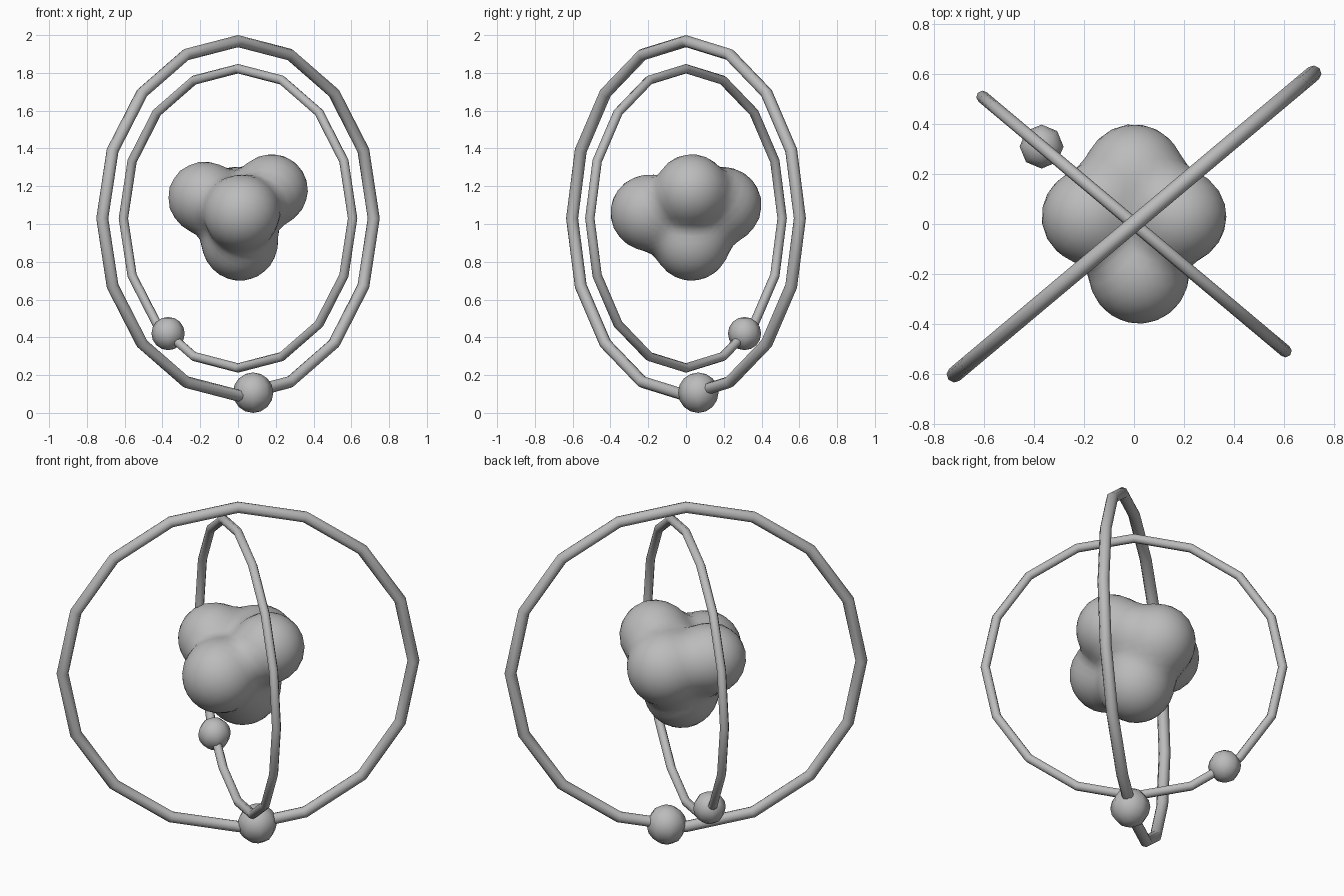
import bpy, math
from mathutils import Vector

cube = bpy.data.objects.get("Cube")
if cube:
    bpy.data.objects.remove(cube, do_unlink=True)

grey = bpy.data.materials.new("plain grey")
grey.use_nodes = True
GREY = (0.5, 0.5, 0.5, 1)
grey.diffuse_color = GREY
grey.node_tree.nodes["Principled BSDF"].inputs["Base Color"].default_value = GREY

CENTRE = Vector((0, 0, 1.03))


def finish(name, angle=60):
    ob = bpy.context.object
    ob.name = name
    ob.data.materials.append(grey)
    bpy.ops.object.shade_smooth_by_angle(angle=math.radians(angle))
    return ob


# Orbit rings: upright sixteen-sided hoops, turned about the vertical axis
def ring(name, radius, tube, turn):
    bpy.ops.mesh.primitive_torus_add(
        major_radius=radius, minor_radius=tube, major_segments=16, minor_segments=8,
        location=CENTRE, rotation=(math.pi / 2, 0, math.radians(turn)))
    finish(name)


# Electrons: small low-poly balls threaded on the rings
def electron(name, radius, place):
    bpy.ops.mesh.primitive_uv_sphere_add(segments=8, ring_count=8, radius=radius, location=place)
    finish(name)


ring("outer_ring", 0.938, 0.032, 40)
ring("inner_ring", 0.792, 0.025, -40)
electron("outer_electron", 0.107, (0.08, 0.065, 0.107))
electron("inner_electron", 0.088, (-0.37, 0.31, 0.42))

# Nucleus: five lobes blended into one lump
LOBES = [((-0.18, 0.03, 1.14), 0.19), ((0.18, 0.03, 1.18), 0.19),
         ((0.02, -0.2, 1.06), 0.2), ((0, 0.2, 1.1), 0.2), ((0.01, 0.03, 0.9), 0.2)]
SOFT = 0.03


def distance(p):
    total = sum(math.exp(-((p - Vector(c)).length - r) / SOFT) for c, r in LOBES)
    return -SOFT * math.log(total)


bpy.ops.mesh.primitive_ico_sphere_add(subdivisions=4, radius=1, location=CENTRE)
nucleus = finish("nucleus")
for v in nucleus.data.vertices:
    ray = v.co.normalized()
    reach = 0.7
    for _ in range(40):
        reach -= distance(CENTRE + ray * reach) * 0.8
    v.co = ray * reach
